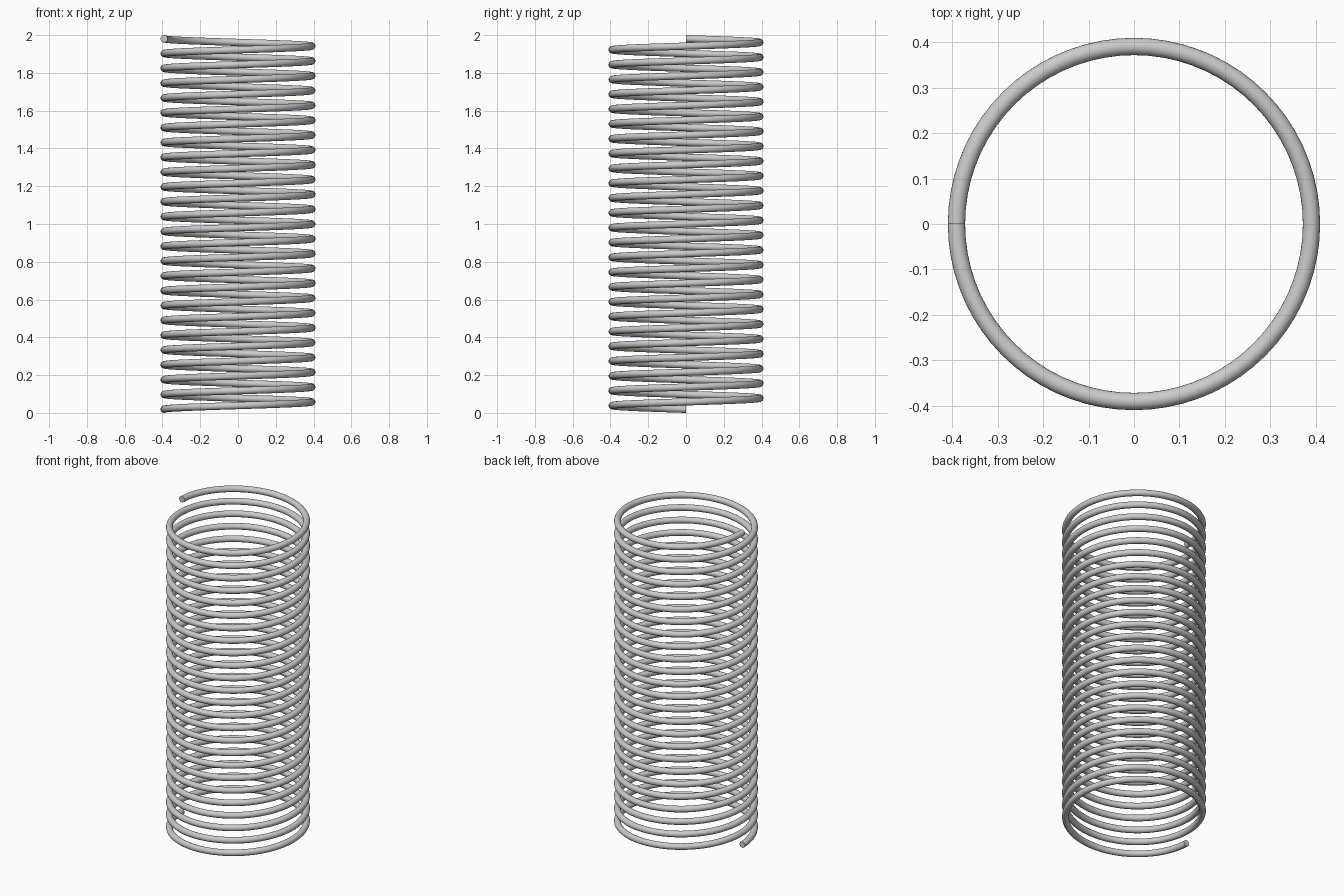
import bpy, bmesh
from math import sin, cos, pi

if "Cube" in bpy.data.objects:
    bpy.data.objects.remove(bpy.data.objects["Cube"])

COIL_R, WIRE_R = 0.391, 0.019
TURNS, STEPS, SIDES = 25, 72, 20
RISE = 2.0 - 2 * WIRE_R

bm = bmesh.new()

# Wire cross-sections swept up the helix, starting and ending at -x
rings = []
for i in range(TURNS * STEPS + 1):
    a = pi + 2 * pi * i / STEPS
    z0 = WIRE_R + RISE * i / (TURNS * STEPS)
    ring = []
    for j in range(SIDES):
        b = 2 * pi * j / SIDES
        r = COIL_R + WIRE_R * cos(b)
        ring.append(bm.verts.new((r * cos(a), r * sin(a), z0 + WIRE_R * sin(b))))
    rings.append(ring)

# Wire surface
for p, q in zip(rings, rings[1:]):
    for j in range(SIDES):
        k = (j + 1) % SIDES
        bm.faces.new((p[j], p[k], q[k], q[j]))

# Flat cut ends
bm.faces.new(rings[0])
bm.faces.new(rings[-1])
bmesh.ops.recalc_face_normals(bm, faces=bm.faces[:])

mesh = bpy.data.meshes.new("coil_spring")
bm.to_mesh(mesh)
bm.free()
spring = bpy.data.objects.new("coil_spring", mesh)
bpy.context.collection.objects.link(spring)

# Smooth wire, sharp cut ends
bpy.context.view_layer.objects.active = spring
spring.select_set(True)
bpy.ops.object.shade_smooth_by_angle()
